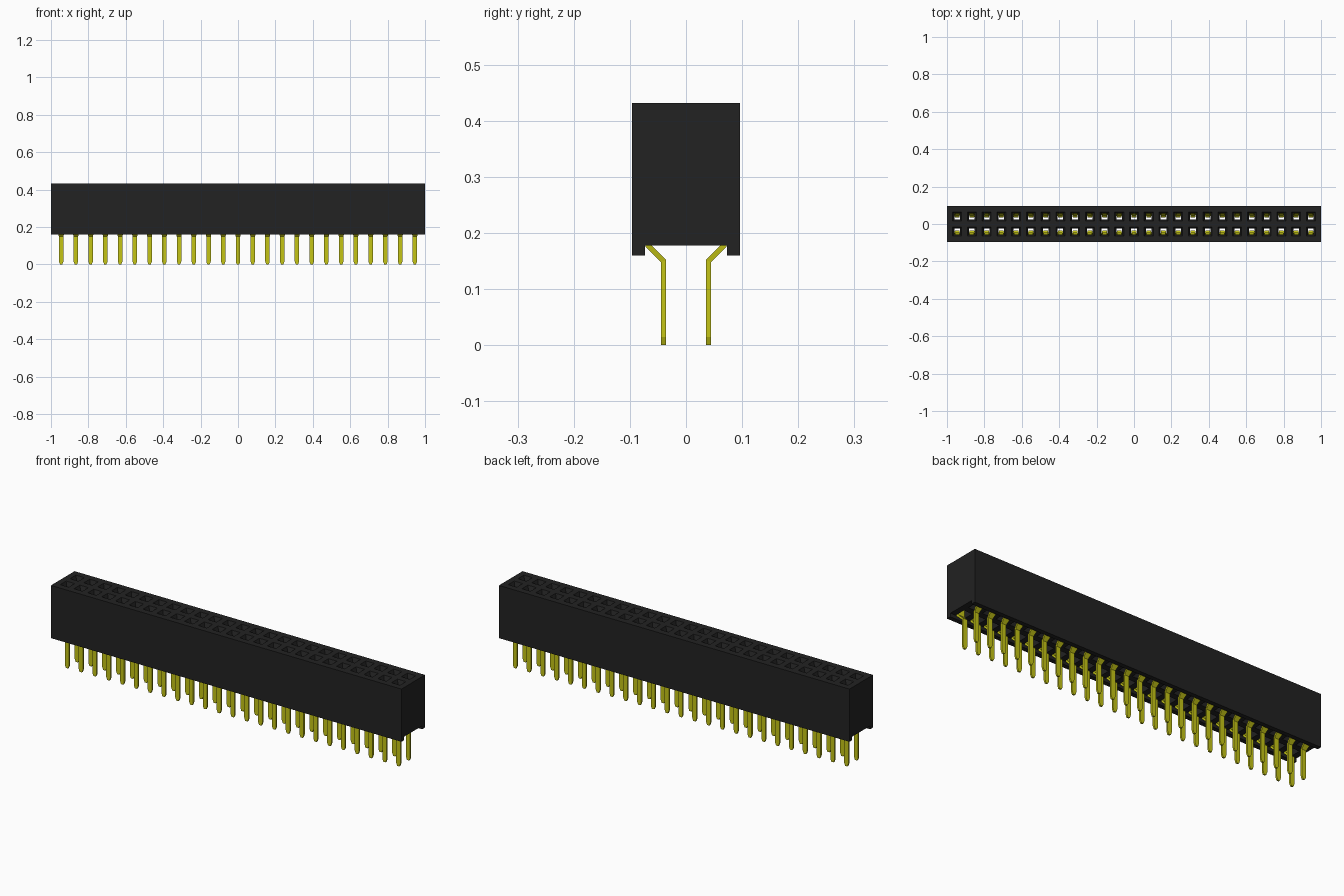
import bpy, bmesh, math
from mathutils import Vector

COLUMNS, PITCH, ROW_Y = 25, 0.0788, 0.04
TOP, FLOOR, BOTTOM = 0.432, 0.178, 0.16

cube = bpy.data.objects.get("Cube")
if cube:
    bpy.data.objects.remove(cube, do_unlink=True)


def material(name, color):
    mat = bpy.data.materials.new(name)
    mat.use_nodes = True
    mat.diffuse_color = color
    bsdf = next(n for n in mat.node_tree.nodes if n.type == "BSDF_PRINCIPLED")
    bsdf.inputs["Base Color"].default_value = color
    return mat


def add_object(name, mesh):
    obj = bpy.data.objects.new(name, mesh)
    bpy.context.collection.objects.link(obj)
    return obj


def bridge(bm, rings):
    """Skin a list of equal vertex rings and cap both ends."""
    n = len(rings[0])
    for a, b in zip(rings, rings[1:]):
        for i in range(n):
            j = (i + 1) % n
            bm.faces.new((a[i], a[j], b[j], b[i]))
    bm.faces.new(rings[0][::-1])
    bm.faces.new(rings[-1])


def finish(bm, name, mat):
    bmesh.ops.recalc_face_normals(bm, faces=bm.faces)
    mesh = bpy.data.meshes.new(name)
    bm.to_mesh(mesh)
    bm.free()
    mesh.materials.append(mat)
    return mesh


black = material("black plastic", (0.016, 0.016, 0.016, 1))
gold = material("gold contact", (0.56, 0.56, 0.008, 1))

# Housing: channel profile extruded along x, open underneath
outline = [(-0.096, BOTTOM), (-0.073, BOTTOM), (-0.073, FLOOR), (0.073, FLOOR),
           (0.073, BOTTOM), (0.096, BOTTOM), (0.096, TOP), (-0.096, TOP)]
bm = bmesh.new()
bridge(bm, [[bm.verts.new((x, y, z)) for y, z in outline] for x in (-1, 1)])
housing = add_object("housing", finish(bm, "housing", black))

# Socket cutters: funnel, throat, then a wider cavity through to the underside
# each section is z, half width in x, inner y, outer y
sections = [(TOP + 0.004, 0.026, 0.014, 0.066), (0.412, 0.015, 0.025, 0.055),
            (0.395, 0.015, 0.025, 0.055), (0.394, 0.024, 0.016, 0.0728),
            (FLOOR - 0.006, 0.024, 0.016, 0.0728)]
bm = bmesh.new()
columns = [(i - (COLUMNS - 1) / 2) * PITCH for i in range(COLUMNS)]
for x in columns:
    for side in (-1, 1):
        bridge(bm, [[bm.verts.new((x + sx * w, side * y, z))
                     for sx, y in ((-1, y0), (1, y0), (1, y1), (-1, y1))]
                    for z, w, y0, y1 in sections])
cutter = add_object("socket_cutter", finish(bm, "socket_cutter", black))
cutter.hide_render = True
cut = housing.modifiers.new("sockets", "BOOLEAN")
cut.operation, cut.solver, cut.object = "DIFFERENCE", "EXACT", cutter
bpy.context.view_layer.objects.active = housing
bpy.ops.object.modifier_apply(modifier=cut.name)
bpy.data.objects.remove(cutter, do_unlink=True)

# Contact: bent strip with a tapered tail and a spring; y, z, half width
path = [(ROW_Y, 0, 0.006), (ROW_Y, 0.015, 0.012), (ROW_Y, 0.15, 0.012),
        (0.068, FLOOR, 0.018), (0.068, 0.29, 0.018), (0.05, 0.35, 0.012),
        (0.06, 0.385, 0.012)]
points = [Vector((y, z)) for y, z, _ in path]
bm = bmesh.new()
rings = []
for i, (p, (_, _, w)) in enumerate(zip(points, path)):
    before = (p - points[i - 1]).normalized() if i else None
    after = (points[i + 1] - p).normalized() if i + 1 < len(points) else before
    before = before or after
    tangent = (before + after).normalized()
    offset = Vector((tangent.y, -tangent.x)) * 0.0045 / tangent.dot(after)
    rings.append([bm.verts.new((sx * w, *(p + so * offset)))
                  for sx, so in ((-1, -1), (1, -1), (1, 1), (-1, 1))])
bridge(bm, rings)
contact = finish(bm, "contact", gold)

# Two mirrored rows of contacts
for row, angle in (("back", 0), ("front", math.pi)):
    for i, x in enumerate(columns):
        pin = add_object(f"{row}_contact_{i + 1}", contact)
        pin.location.x = x
        pin.rotation_euler.z = angle
